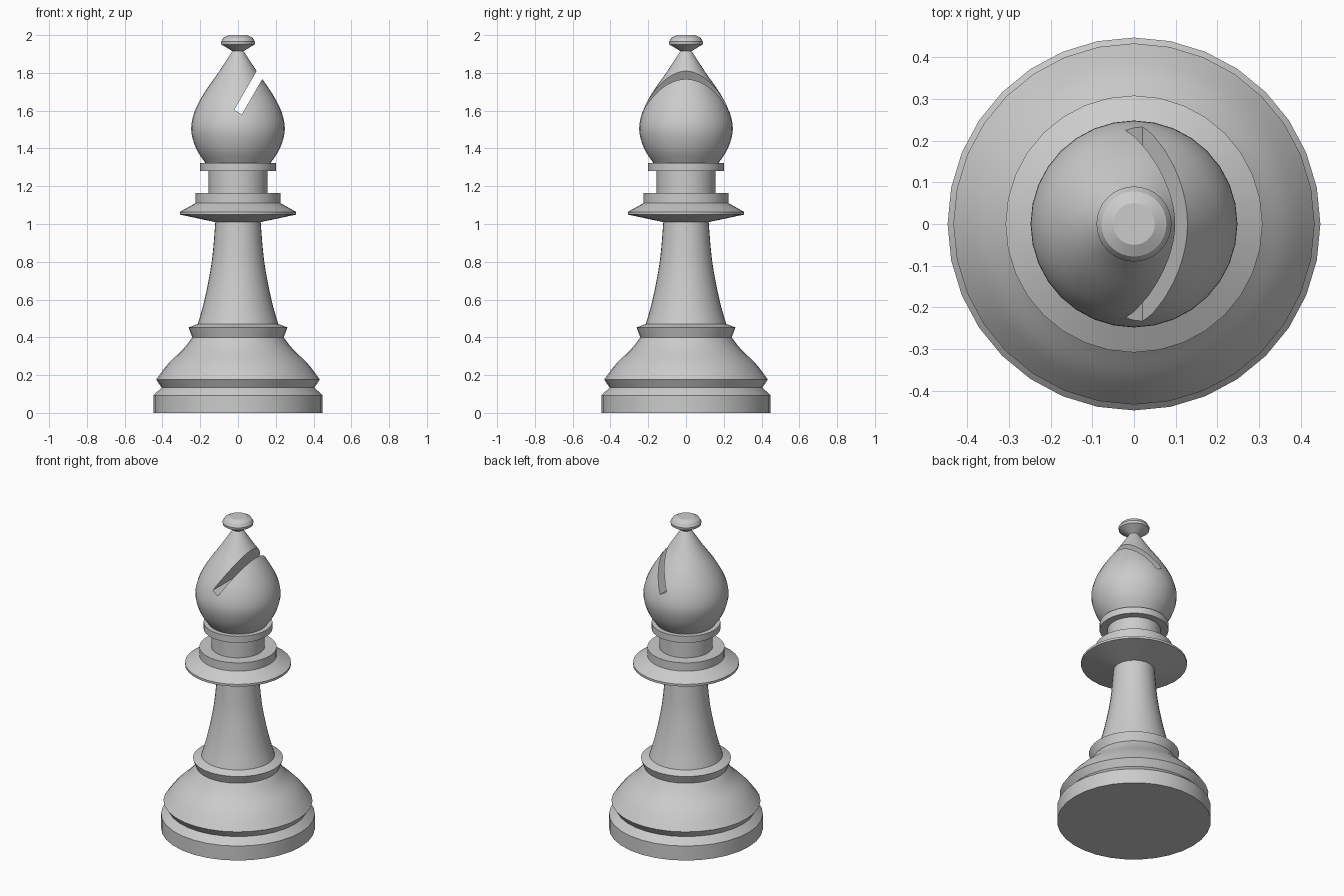
import bpy, bmesh, math

cube = bpy.data.objects.get("Cube")
if cube:
    bpy.data.objects.remove(cube, do_unlink=True)

SIDES = 32

grey = bpy.data.materials.new("plain grey")
grey.use_nodes = True
COLOUR = (0.6, 0.6, 0.6, 1)
grey.diffuse_color = COLOUR
grey.node_tree.nodes["Principled BSDF"].inputs["Base Color"].default_value = COLOUR


def finish(name, bm):
    mesh = bpy.data.meshes.new(name)
    bm.to_mesh(mesh)
    bm.free()
    mesh.materials.append(grey)
    obj = bpy.data.objects.new(name, mesh)
    bpy.context.collection.objects.link(obj)
    return obj


def smooth(obj):
    bpy.ops.object.select_all(action='DESELECT')
    obj.select_set(True)
    bpy.context.view_layer.objects.active = obj
    bpy.ops.object.shade_smooth_by_angle(angle=math.radians(25))


def curve(points, steps=4):
    """Smooth profile through the given (radius, height) points."""
    pts = [points[0]] + points + [points[-1]]
    out = []
    for a, b, c, d in zip(pts, pts[1:], pts[2:], pts[3:]):
        for i in range(steps):
            t = i / steps
            out.append(tuple(
                q + t * (r - p) / 2 + t * t * (p - 2.5 * q + 2 * r - s / 2)
                + t ** 3 * (1.5 * (q - r) + (s - p) / 2)
                for p, q, r, s in zip(a, b, c, d)))
    return out + [points[-1]]


def lathe(name, profile, bottom=False, top=False):
    """Turn a profile, listed from bottom to top, about the z axis."""
    bm = bmesh.new()
    rings = []
    for r, z in profile:
        angles = [math.tau * i / SIDES for i in range(SIDES)]
        rings.append([bm.verts.new((r * math.cos(a), r * math.sin(a), z)) for a in angles])
    for low, high in zip(rings, rings[1:]):
        for i in range(SIDES):
            j = (i + 1) % SIDES
            bm.faces.new((low[i], low[j], high[j], high[i]))
    if bottom:
        bm.faces.new(rings[0][::-1])
    if top:
        bm.faces.new(rings[-1])
    return finish(name, bm)


# Base with its plinth, groove, domed foot and flared ring
dome = curve([(0.433, 0.177), (0.37, 0.26), (0.29, 0.338), (0.242, 0.4)])
base = lathe("base", [(0.447, 0), (0.447, 0.093), (0.405, 0.134)] + dome
             + [(0.262, 0.452), (0.213, 0.471)], bottom=True)

# Tapering stem
stem = lathe("stem", curve([(0.213, 0.471), (0.177, 0.6), (0.139, 0.8), (0.12, 1.01)]))

# Wide collar, neck and upper ring
collar = lathe("collar", [(0.12, 1.01), (0.308, 1.05), (0.308, 1.064), (0.225, 1.11),
                          (0.225, 1.163), (0.155, 1.163), (0.155, 1.28),
                          (0.2, 1.28), (0.2, 1.322), (0.172, 1.322)])

# Head, with a slanting slot cut from its left side
head = lathe("head", curve([(0.172, 1.322), (0.222, 1.4), (0.248, 1.5), (0.228, 1.6),
                            (0.175, 1.7), (0.105, 1.8), (0.03, 1.915)]),
             bottom=True, top=True)
bm = bmesh.new()
bmesh.ops.create_cube(bm, size=1)
for v in bm.verts:
    v.co.x *= 0.047
    v.co.z = (v.co.z + 0.5) * 0.4
cutter = finish("slot_cutter", bm)
cutter.location = (0, 0, 1.592)
cutter.rotation_euler.y = math.radians(30)
cutter.hide_render = True
cut = head.modifiers.new("slot", 'BOOLEAN')
cut.operation = 'DIFFERENCE'
cut.solver = 'EXACT'
cut.object = cutter
bpy.context.view_layer.objects.active = head
bpy.ops.object.modifier_apply(modifier=cut.name)
bpy.data.objects.remove(cutter, do_unlink=True)

# Small knob on top
finial = lathe("finial", [(0.03, 1.915), (0.045, 1.925), (0.088, 1.95), (0.09, 1.965),
                          (0.078, 1.985), (0.05, 2)], top=True)

for part in (base, stem, collar, head, finial):
    smooth(part)
